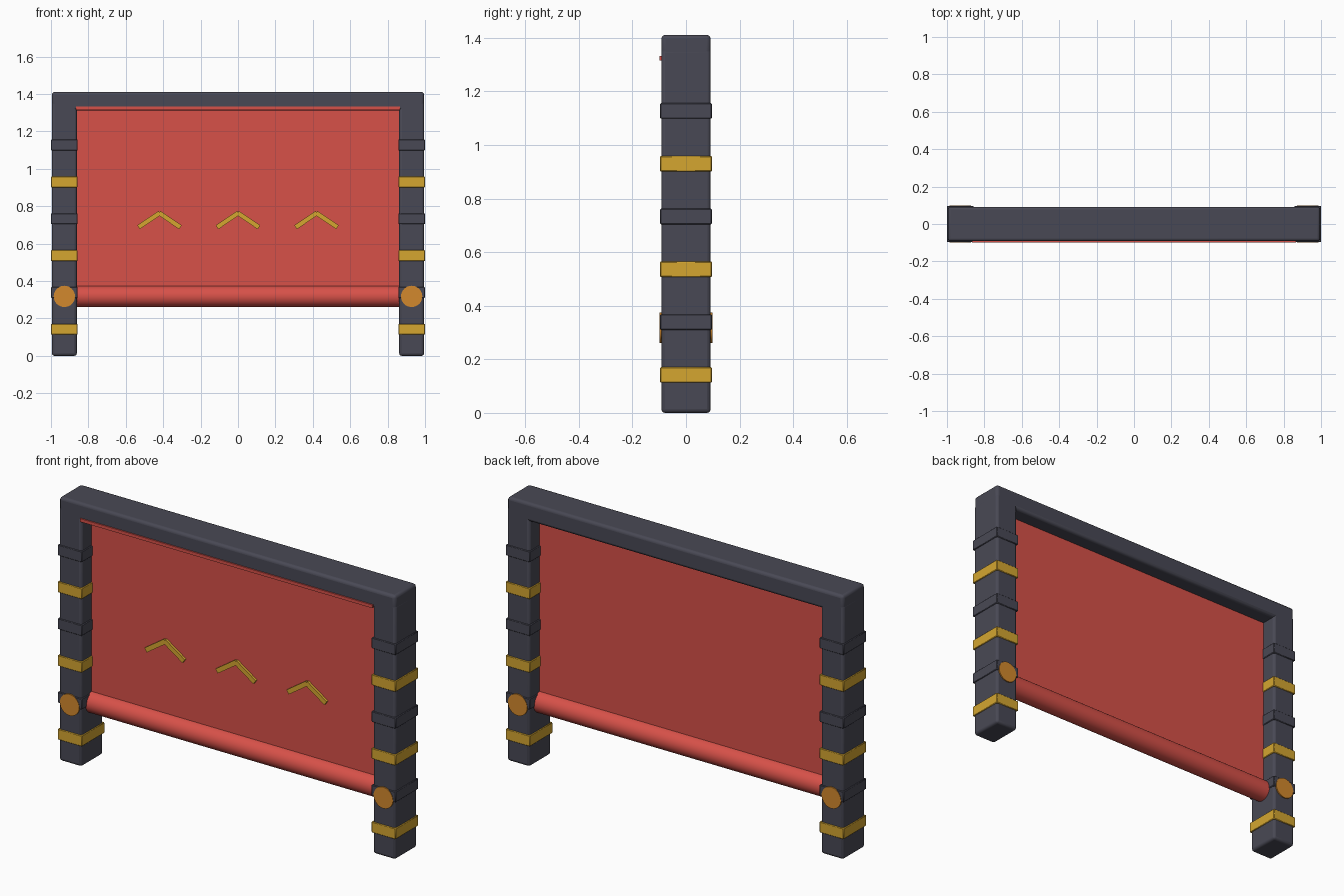
import bpy, math

if "Cube" in bpy.data.objects:
    bpy.data.objects.remove(bpy.data.objects["Cube"])


def material(name, rgb):
    m = bpy.data.materials.new(name)
    m.diffuse_color = (*rgb, 1)
    m.use_nodes = True
    m.node_tree.nodes["Principled BSDF"].inputs["Base Color"].default_value = m.diffuse_color
    return m


DARK = material("charcoal", (0.066, 0.066, 0.09))
RED = material("red", (0.68, 0.082, 0.066))
GOLD = material("gold", (0.66, 0.38, 0.03))
ORANGE = material("orange", (0.65, 0.25, 0.026))


def finish(ob, name, mat, bevel=0, segments=2):
    ob.name = name
    ob.data.materials.append(mat)
    if bevel:
        mod = ob.modifiers.new("bevel", 'BEVEL')
        mod.width = bevel
        mod.segments = segments
    bpy.ops.object.shade_smooth_by_angle(angle=math.radians(35))
    return ob


def box(name, lo, hi, mat, bevel=0, segments=2):
    bpy.ops.mesh.primitive_cube_add(
        size=1, location=[(a + b) / 2 for a, b in zip(lo, hi)])
    ob = bpy.context.object
    ob.scale = [b - a for a, b in zip(lo, hi)]
    bpy.ops.object.transform_apply(location=False, rotation=False, scale=True)
    return finish(ob, name, mat, bevel, segments)


def rod(name, loc, radius, length, rot, mat, sides=32):
    bpy.ops.mesh.primitive_cylinder_add(
        vertices=sides, radius=radius, depth=length, location=loc, rotation=rot)
    return finish(bpy.context.object, name, mat)


Q = math.pi / 2

# Top beam
box("top_beam", (-0.995, -0.092, 1.312), (0.995, 0.092, 1.411), DARK, 0.015, 3)

# Posts with alternating gold and charcoal bands and a round cap
for side, label in ((-1, "left"), (1, "right")):
    x = 0.9285 * side
    box(label + "_post", (x - 0.067, -0.092, 0), (x + 0.067, 0.092, 1.36),
        DARK, 0.014, 3)
    for i in range(6):
        z = 0.142 + 0.197 * i
        gold = i % 2 == 0
        box(label + ("_gold_band" if gold else "_dark_band"),
            (x - 0.0715, -0.0965, z - 0.029), (x + 0.0715, 0.0965, z + 0.029),
            GOLD if gold else DARK, 0.003, 1)
    rod(label + "_roller_cap", (x, 0, 0.318), 0.057, 0.197, (Q, 0, 0), ORANGE)

# Screen, lower roller and upper trim
box("screen", (-0.865, -0.008, 0.32), (0.865, 0.008, 1.33), RED)
rod("roller", (0, 0, 0.318), 0.057, 1.73, (0, Q, 0), RED)
box("top_trim", (-0.865, -0.099, 1.315), (0.865, -0.085, 1.332), RED)

# Chevrons on the front of the screen
for cx in (-0.42, 0, 0.42):
    for s in (-1, 1):
        bar = box("chevron_arm", (-0.069, -0.021, -0.0125),
                  (0.069, -0.004, 0.0125), GOLD)
        bar.location = (cx + s * 0.055, bar.location.y, 0.726)
        bar.rotation_euler.y = s * math.radians(34)
